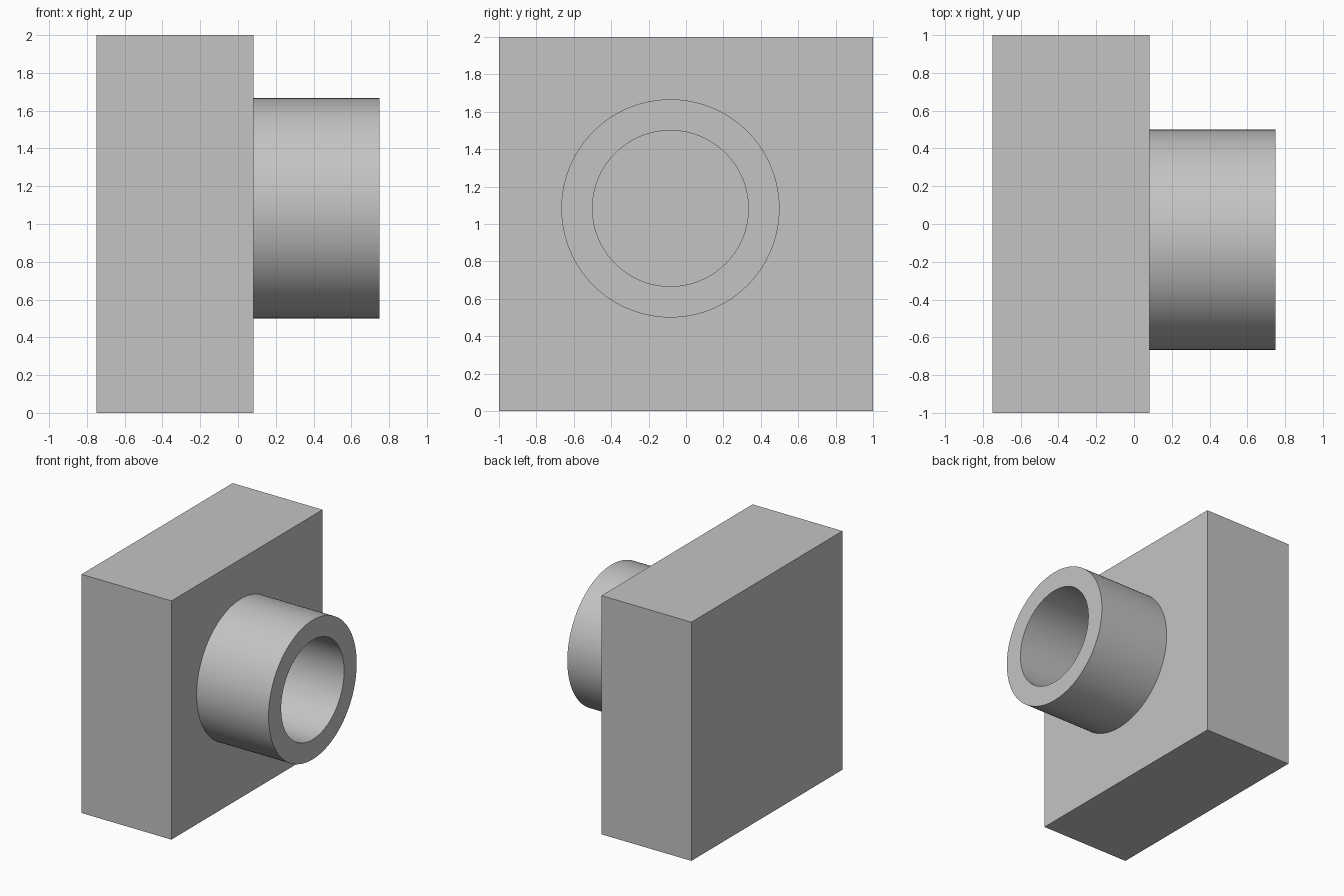
import bpy, bmesh, math
from mathutils import Matrix

cube = bpy.data.objects.get("Cube")
if cube:
    bpy.data.objects.remove(cube, do_unlink=True)

GREY = (0.55, 0.55, 0.55, 1)
grey = bpy.data.materials.new("plain grey")
grey.use_nodes = True
grey.diffuse_color = GREY
grey.node_tree.nodes["Principled BSDF"].inputs["Base Color"].default_value = GREY

U = 1 / 12                      # design unit
BLOCK_BACK, BLOCK_FACE, TUBE_END = -9 * U, U, 9 * U
AXIS_Y, AXIS_Z = -U, 13 * U     # tube axis
OUTER, INNER = 7 * U, 5 * U
SIDES = 128


def finish(name, bm):
    bmesh.ops.recalc_face_normals(bm, faces=bm.faces)
    mesh = bpy.data.meshes.new(name)
    bm.to_mesh(mesh)
    bm.free()
    mesh.materials.append(grey)
    obj = bpy.data.objects.new(name, mesh)
    bpy.context.collection.objects.link(obj)
    return obj


def circle(bm, radius, x):
    ring = []
    for i in range(SIDES):
        a = math.tau * i / SIDES
        ring.append(bm.verts.new((x, AXIS_Y + radius * math.cos(a), AXIS_Z + radius * math.sin(a))))
    return ring


# Square base block
bm = bmesh.new()
size = Matrix.Diagonal((BLOCK_FACE - BLOCK_BACK, 2, 2, 1))
place = Matrix.Translation(((BLOCK_FACE + BLOCK_BACK) / 2, 0, 1))
bmesh.ops.create_cube(bm, size=1, matrix=place @ size)
finish("base_block", bm)

# Hollow tube: outer wall, end rim and bore, open where it meets the block
bm = bmesh.new()
rings = [circle(bm, r, x) for r, x in (
    (OUTER, BLOCK_FACE), (OUTER, TUBE_END), (INNER, TUBE_END), (INNER, BLOCK_FACE))]
for a, b in zip(rings, rings[1:]):
    for i in range(SIDES):
        j = (i + 1) % SIDES
        bm.faces.new((a[i], a[j], b[j], b[i]))
tube = finish("hollow_tube", bm)

bpy.ops.object.select_all(action="DESELECT")
tube.select_set(True)
bpy.context.view_layer.objects.active = tube
bpy.ops.object.shade_smooth_by_angle(angle=math.radians(30))
